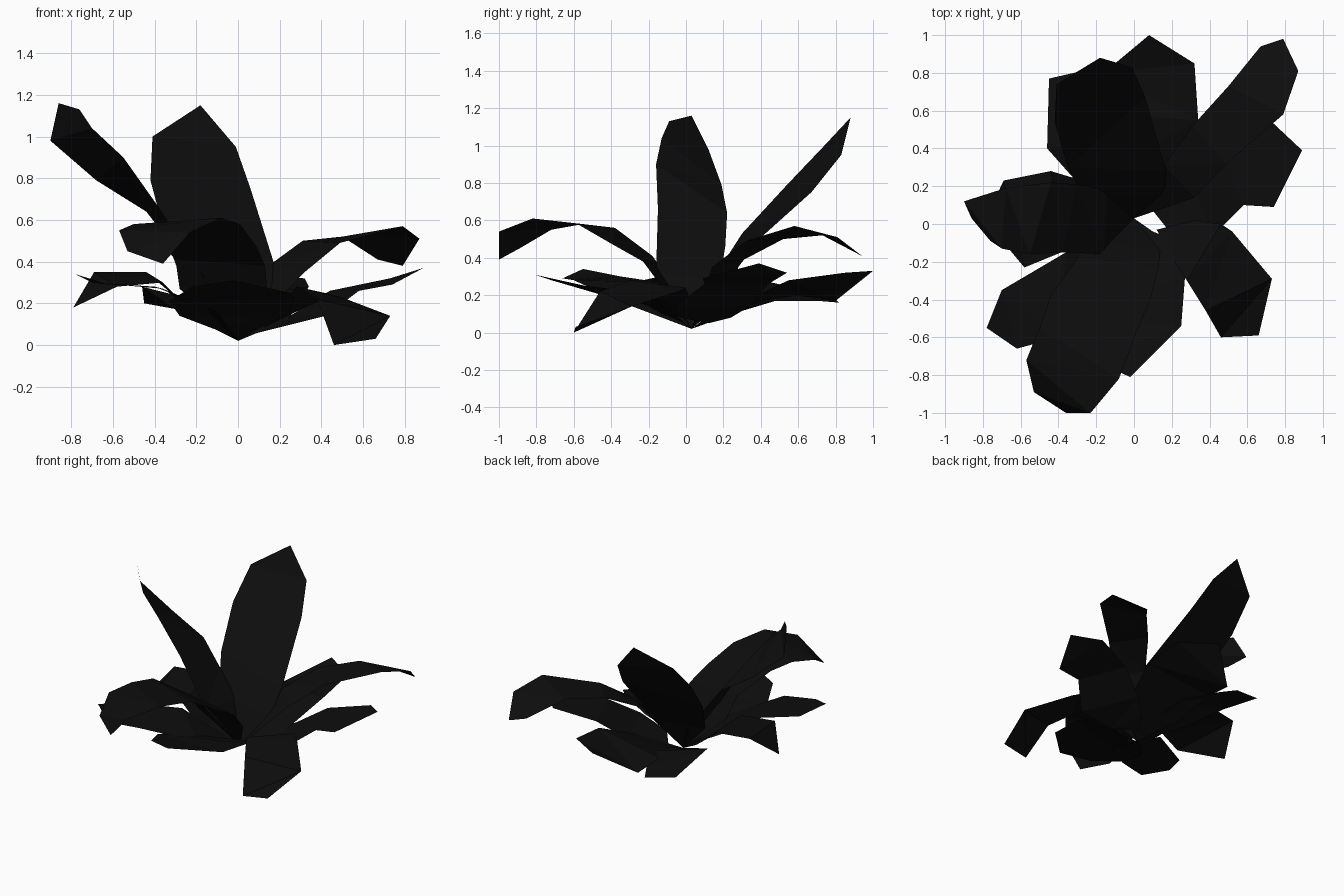
import bpy
import bmesh
from mathutils import Vector

CM = 0.01  # leaf outlines are given in hundredths of a unit

default_cube = bpy.data.objects.get("Cube")
if default_cube:
    bpy.data.objects.remove(default_cube, do_unlink=True)


def make_material(name, colour):
    material = bpy.data.materials.new(name)
    material.use_nodes = True
    material.diffuse_color = colour
    shader = next(n for n in material.node_tree.nodes if n.type == 'BSDF_PRINCIPLED')
    shader.inputs["Base Color"].default_value = colour
    return material


leaf_black = make_material("leaf black", (0.004, 0.004, 0.004, 1))


def leaf(name, left_edge, right_edge, tip, root=(0, 3, 2)):
    """Skin a flat-shaded blade from its root, between two edges, to its tip."""
    bm = bmesh.new()

    def add(point):
        return bm.verts.new(Vector(point) * CM)

    start, end = add(root), add(tip)
    left = [add(point) for point in left_edge]
    right = [add(point) for point in right_edge]
    bm.faces.new((start, right[0], left[0]))
    for i in range(len(left) - 1):
        bm.faces.new((left[i], right[i], right[i + 1], left[i + 1]))
    bm.faces.new((left[-1], right[-1], end))

    bmesh.ops.triangulate(bm, faces=bm.faces[:])
    mesh = bpy.data.meshes.new(name)
    bm.to_mesh(mesh)
    bm.free()
    mesh.materials.append(leaf_black)
    blade = bpy.data.objects.new(name, mesh)
    bpy.context.collection.objects.link(blade)
    return blade


# Tall upright leaves
leaf("tall_back_leaf",
     left_edge=[(-26, 14, 28), (-35, 30, 53), (-42, 54, 79), (-41, 74, 100)],
     right_edge=[(16, 16, 24), (17, 28, 40), (6, 67, 75), (-1, 83, 95)],
     tip=(-18, 88, 115))
leaf("tall_right_leaf",
     left_edge=[(-16, -16, 32), (-38, -15, 66), (-55, -16, 90),
                (-70, -13, 104), (-76, -9, 113)],
     right_edge=[(-14, 18, 28), (-30, 21, 46), (-44, 22, 64),
                 (-68, 19, 79), (-90, 12, 98)],
     tip=(-86, 3, 116))

# Arching leaves with drooping ends
leaf("arching_front_leaf",
     left_edge=[(-28, -8, 27), (-30, -18, 41), (-44, -38, 56), (-50, -55, 58),
                (-57, -72, 55), (-53, -89, 45)],
     right_edge=[(14, -14, 26), (13, -23, 38), (9, -39, 47), (1, -58, 58),
                 (-8, -82, 61), (-23, -100, 54)],
     tip=(-36, -100, 39))
leaf("arching_back_left_leaf",
     left_edge=[(16, 31, 39), (31, 52, 50), (50, 73, 52), (67, 94, 41)],
     right_edge=[(32, 14, 35), (49, 32, 49), (79, 58, 57), (87, 81, 51)],
     tip=(79, 98, 38))

# Low spreading leaves
leaf("low_right_leaf",
     left_edge=[(-20, -14, 14), (-36, -14, 30), (-58, -23, 28)],
     right_edge=[(-24, 22, 18), (-44, 28, 35), (-69, 23, 35)],
     tip=(-79, 2, 18))
leaf("low_front_right_leaf",
     left_edge=[(-20, -8, 16), (-36, -15, 27), (-70, -35, 30)],
     right_edge=[(-10, -34, 16), (-40, -60, 28), (-62, -66, 29)],
     tip=(-78, -55, 34))
leaf("low_front_leaf",
     left_edge=[(-7, -3, 6), (-28, -25, 14), (-33, -48, 21), (-22, -72, 28)],
     right_edge=[(10, -4, 8), (25, -10, 16), (27, -28, 22), (25, -54, 25)],
     tip=(-2, -81, 31))
leaf("low_front_left_leaf",
     left_edge=[(20, -18, 18), (28, -30, 28), (38, -46, 22), (46, -60, 0)],
     right_edge=[(32, 2, 18), (46, 0, 24), (52, -4, 22), (73, -29, 14)],
     tip=(66, -59, 3), root=(12, -3, 8))
leaf("low_left_leaf",
     left_edge=[(13, 24, 8), (25, 34, 14), (44, 44, 26), (73, 54, 32)],
     right_edge=[(18, -3, 8), (42, -6, 14), (58, 10, 26), (74, 9, 29)],
     tip=(89, 39, 37), root=(6, 12, 5))
leaf("low_back_leaf",
     left_edge=[(-14, 28, 11), (-18, 58, 20), (-16, 80, 17)],
     right_edge=[(24, 20, 12), (34, 55, 28), (32, 85, 32)],
     tip=(8, 100, 33))
leaf("low_back_right_leaf",
     left_edge=[(-30, 22, 17), (-46, 40, 28), (-45, 77, 20)],
     right_edge=[(0, 28, 12), (-3, 46, 17), (-16, 70, 17)],
     tip=(-23, 82, 16))
